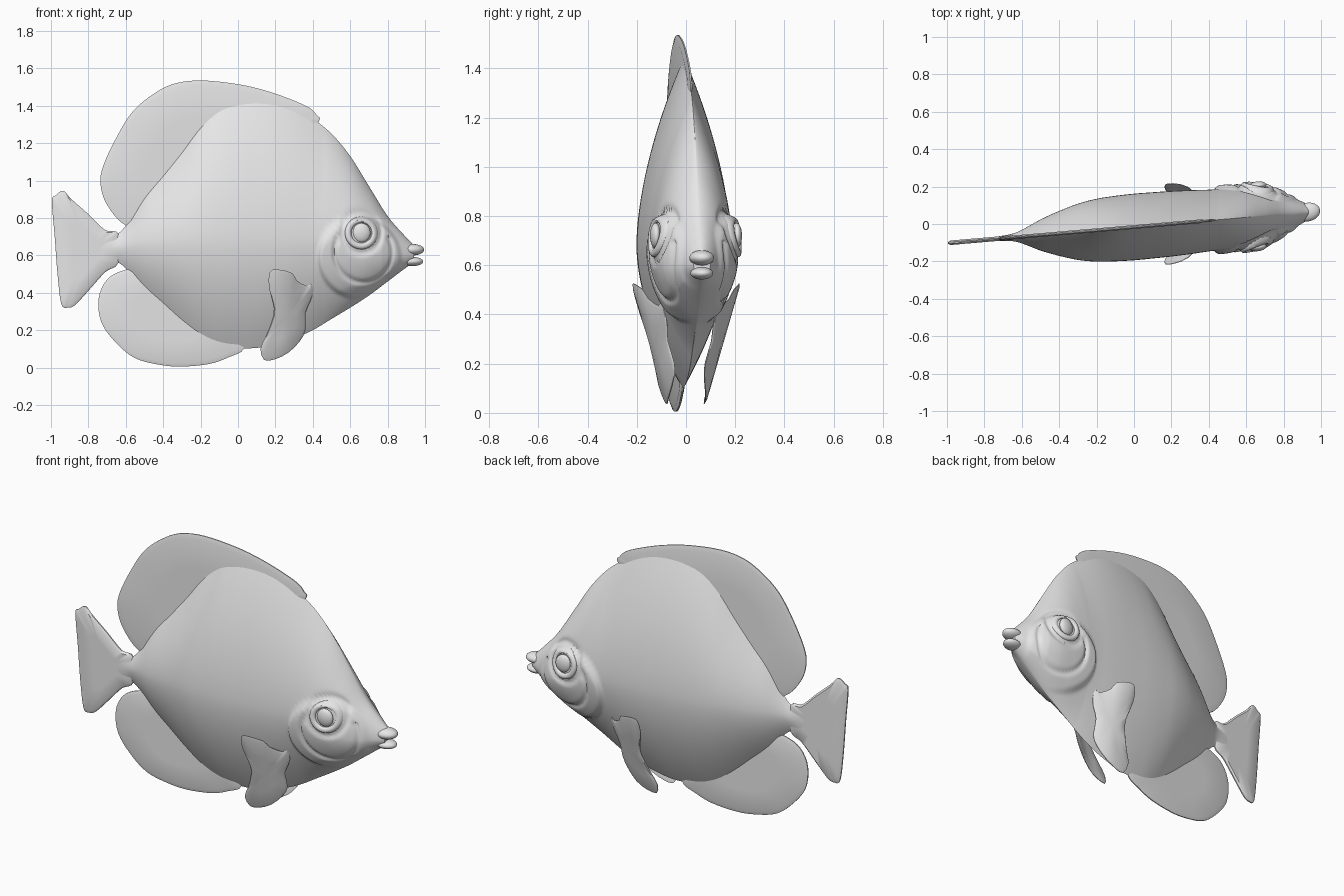
import bpy, bmesh, math

if "Cube" in bpy.data.objects:
    bpy.data.objects.remove(bpy.data.objects["Cube"])

grey = bpy.data.materials.new("fish_grey")
grey.diffuse_color = (0.8, 0.8, 0.8, 1)
grey.use_nodes = True
grey.node_tree.nodes["Principled BSDF"].inputs["Base Color"].default_value = grey.diffuse_color

# Body stations: x, top z, bottom z, half width, height of the widest point
STATIONS = [
    (-0.74, 0.745, 0.50, 0.011, 0.63), (-0.65, 0.715, 0.56, 0.020, 0.64),
    (-0.60, 0.76, 0.53, 0.036, 0.65), (-0.50, 0.92, 0.42, 0.083, 0.66),
    (-0.40, 1.04, 0.33, 0.120, 0.67), (-0.30, 1.165, 0.24, 0.150, 0.68),
    (-0.20, 1.30, 0.165, 0.168, 0.68), (-0.10, 1.39, 0.12, 0.175, 0.68),
    (0.0, 1.425, 0.105, 0.178, 0.68), (0.10, 1.435, 0.105, 0.177, 0.68),
    (0.20, 1.425, 0.125, 0.175, 0.68), (0.30, 1.39, 0.155, 0.171, 0.68),
    (0.40, 1.33, 0.20, 0.165, 0.68), (0.50, 1.25, 0.26, 0.162, 0.67),
    (0.60, 1.13, 0.32, 0.157, 0.65), (0.70, 0.97, 0.385, 0.142, 0.62),
    (0.80, 0.81, 0.46, 0.107, 0.60), (0.90, 0.695, 0.535, 0.058, 0.60),
    (0.94, 0.655, 0.56, 0.034, 0.60)]
EYE = (0.66, 0.72)


def clamp(v):
    return max(0.0, min(1.0, v))


def station(x):
    """Smooth interpolation of the station table."""
    n = len(STATIONS)
    i = 0
    while i < n - 2 and x > STATIONS[i + 1][0]:
        i += 1
    a, b = STATIONS[i], STATIONS[i + 1]
    p, q = STATIONS[max(i - 1, 0)], STATIONS[min(i + 2, n - 1)]
    h = b[0] - a[0]
    t = clamp((x - a[0]) / h)
    out = []
    for k in range(1, 5):
        m0 = (b[k] - p[k]) / (b[0] - p[0]) * h
        m1 = (q[k] - a[k]) / (q[0] - a[0]) * h
        out.append((2*t**3 - 3*t**2 + 1) * a[k] + (t**3 - 2*t**2 + t) * m0
                   + (3*t**2 - 2*t**3) * b[k] + (t**3 - t**2) * m1)
    return out


def half_width(x, z):
    """Distance from the middle plane to the skin, with gill cover relief."""
    top, bot, hw, mid = station(x)
    u = clamp((z - mid) / (top - mid) if z > mid else (mid - z) / (mid - bot))
    head = clamp((x - 0.45) / 0.4)
    w = hw * (1 - u ** 1.8) ** (1 - 0.45 * head)
    if x > 0.38:
        fade = clamp(3 * (1 - u)) * clamp((0.92 - x) / 0.15)
        # raised gill cover, curved cheek groove, groove around the eye
        e = math.hypot((x - 0.65) / 0.22, (z - 0.585) / 0.215)
        s = clamp((1.05 - e) / 0.12)
        w += 0.022 * s * s * (3 - 2 * s) * fade
        g = math.hypot((x - 0.67) / 0.155, (z - 0.615) / 0.16)
        if z < 0.70:
            w -= 0.013 * math.exp(-((g - 1) / 0.07) ** 2) * fade
        r = math.hypot(x - EYE[0], z - EYE[1])
        w -= 0.012 * math.exp(-((r - 0.105) / 0.014) ** 2) * fade
    return w


def make(name, verts, faces, angle=40):
    """Create a mesh on the slightly skewed middle plane of the fish."""
    me = bpy.data.meshes.new(name)
    me.from_pydata([(x, y - 0.016 + 0.086 * x, z) for x, y, z in verts], [], faces)
    bm = bmesh.new()
    bm.from_mesh(me)
    bmesh.ops.recalc_face_normals(bm, faces=bm.faces)
    bm.to_mesh(me)
    bm.free()
    me.materials.append(grey)
    ob = bpy.data.objects.new(name, me)
    bpy.context.collection.objects.link(ob)
    bpy.ops.object.select_all(action='DESELECT')
    ob.select_set(True)
    bpy.context.view_layer.objects.active = ob
    bpy.ops.object.shade_smooth_by_angle(angle=math.radians(angle))
    return ob


def grid_faces(rows, cols, wrap_rows=False):
    return [(i * cols + j, i * cols + (j + 1) % cols,
             (i + 1) % rows * cols + (j + 1) % cols, (i + 1) % rows * cols + j)
            for i in range(rows if wrap_rows else rows - 1) for j in range(cols)]


def round_loop(pts, steps=4):
    """Closed Catmull-Rom loop through the outline points."""
    out, n = [], len(pts)
    for i in range(n):
        p, a, b, q = (pts[(i + k) % n] for k in (-1, 0, 1, 2))
        for s in range(steps):
            t = s / steps
            out.append(tuple(0.5 * (2*a[k] + (b[k] - p[k]) * t
                       + (2*p[k] - 5*a[k] + 4*b[k] - q[k]) * t*t
                       + (3*a[k] - p[k] - 3*b[k] + q[k]) * t**3) for k in (0, 1)))
    return out


def fin(name, pts, thick, centre, place=lambda x, y, z: (x, y, z), steps=4):
    """Thin fin: sharp rim, two smooth sides swelling to the middle."""
    rim = round_loop(pts, steps)
    n, (cx, cz) = len(rim), centre
    verts, faces = [], []
    rings = [(0.0, 0.0, 1), (0.5, thick, 1), (0.93, thick, 1), (1.0, thick * 0.3, 1),
             (1.0, thick * 0.3, -1), (0.93, thick, -1), (0.5, thick, -1), (0.0, 0.0, -1)]
    for s, t, side in rings[1:-1]:
        verts += [place(cx + (x - cx) * s, t * side, cz + (z - cz) * s) for x, z in rim]
    faces = grid_faces(6, n)
    for start, side in ((0, 1), (5 * n, -1)):
        verts.append(place(cx, thick * side, cz))
        faces += [(start + i, start + (i + 1) % n, len(verts) - 1) for i in range(n)]
    return make(name, verts, faces)


# Body: one lofted skin
COLS, ROWS = 128, 190
verts = []
for i in range(ROWS):
    f = i / (ROWS - 1)
    x = -0.74 + 1.68 * (1.3 * f - 0.3 * f * f)
    top, bot, hw, mid = station(x)
    for j in range(COLS):
        a = 2 * math.pi * j / COLS
        u = math.sin(a)
        z = mid + u * (top - mid if u > 0 else mid - bot)
        y = 0 if j % (COLS // 2) == COLS // 4 else half_width(x, z)
        verts.append((x, math.copysign(y, math.cos(a)), z))
caps = [tuple(range(COLS)), tuple(range((ROWS - 1) * COLS, ROWS * COLS))]
make("body", verts, grid_faces(ROWS, COLS) + caps, 50)

# Tail, dorsal and anal fins
fin("tail_fin", [(-0.995, 0.89), (-0.975, 0.92), (-0.935, 0.945), (-0.89, 0.90),
    (-0.80, 0.82), (-0.71, 0.735), (-0.64, 0.715), (-0.64, 0.56), (-0.71, 0.51),
    (-0.80, 0.41), (-0.87, 0.335), (-0.91, 0.32), (-0.945, 0.34), (-0.965, 0.50),
    (-0.98, 0.70)], 0.012, (-0.80, 0.63))
fin("dorsal_fin", [(0.43, 1.31), (0.42, 1.35), (0.38, 1.39), (0.28, 1.435),
    (0.15, 1.48), (0.0, 1.515), (-0.20, 1.535), (-0.35, 1.515), (-0.47, 1.45),
    (-0.57, 1.36), (-0.65, 1.23), (-0.72, 1.08), (-0.735, 0.98), (-0.70, 0.87),
    (-0.60, 0.76), (-0.45, 0.75), (0.0, 0.95), (0.30, 1.15)], 0.010, (-0.25, 1.13))
fin("anal_fin", [(-0.61, 0.52), (-0.70, 0.47), (-0.745, 0.37), (-0.73, 0.24),
    (-0.65, 0.13), (-0.55, 0.05), (-0.42, 0.015), (-0.30, 0.005), (-0.15, 0.02),
    (-0.05, 0.055), (0.03, 0.10), (0.0, 0.20), (-0.25, 0.42), (-0.48, 0.53)],
    0.010, (-0.38, 0.28))

PECTORAL = [(0.17, 0.51), (0.21, 0.525), (0.29, 0.505), (0.315, 0.465), (0.37, 0.435),
            (0.395, 0.45), (0.40, 0.40), (0.385, 0.35), (0.36, 0.29), (0.36, 0.20),
            (0.33, 0.14), (0.27, 0.08), (0.20, 0.045), (0.14, 0.04), (0.12, 0.10),
            (0.145, 0.16), (0.19, 0.28), (0.185, 0.35), (0.165, 0.43)]


def sphere(name, centre, radii, drape=0):
    """Ellipsoid; with drape set to a side it sits on the skin."""
    verts, rows, cols = [], 17, 32
    for i in range(rows):
        p = math.pi * (i + 0.02) / (rows - 0.96)
        for j in range(cols):
            a = 2 * math.pi * j / cols
            x = centre[0] + radii[0] * math.sin(p) * math.cos(a)
            z = centre[2] + radii[2] * math.sin(p) * math.sin(a)
            y = centre[1] + radii[1] * math.cos(p)
            verts.append((x, y + drape * half_width(centre[0], centre[2]), z))
    ends = [tuple(range(cols)), tuple(range((rows - 1) * cols, rows * cols))]
    make(name, verts, grid_faces(rows, cols) + ends)


for label, s in (("left", 1), ("right", -1)):
    # Side fins: slanting outward toward the upper rear edge
    def side_fin(x, y, z):
        fold = 0.012 * math.cos((x - 0.26) * 20)
        return (x, s * (0.085 + 0.29 * (z - 0.04) - 0.3 * (x - 0.15) + fold) + y, z)
    fin(label + "_pectoral_fin", PECTORAL, 0.006, (0.265, 0.27), side_fin, 2)

    # Eye ball and eyelid ring
    sphere(label + "_eye", (EYE[0], 0, EYE[1]), (0.048, 0.022, 0.052), s)
    ring = []
    for i in range(40):
        a = 2 * math.pi * i / 40
        for j in range(12):
            b = 2 * math.pi * j / 12
            r = 0.071 + 0.017 * math.cos(b)
            x, z = EYE[0] + r * math.cos(a), EYE[1] + r * math.sin(a)
            ring.append((x, s * (half_width(x, z) + 0.012 * math.sin(b)), z))
    make(label + "_eyelid", ring, grid_faces(40, 12, True))

# Lips with an open slit between them
sphere("upper_lip", (0.93, 0, 0.630), (0.065, 0.050, 0.031))
sphere("lower_lip", (0.93, 0, 0.567), (0.060, 0.046, 0.025))
